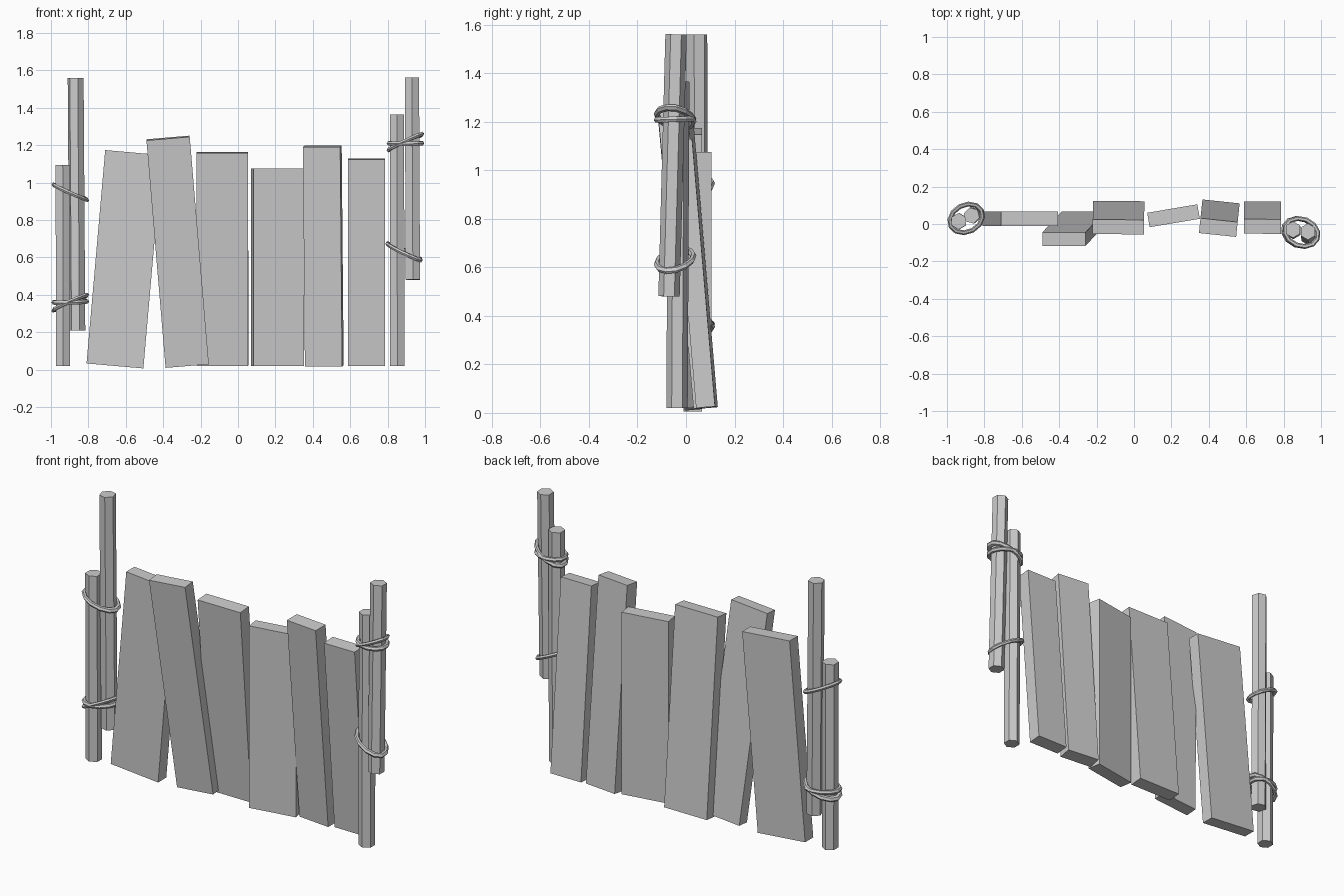
import bpy, bmesh
from math import radians, cos, sin, pi
from mathutils import Vector, Matrix, Euler

if "Cube" in bpy.data.objects:
    bpy.data.objects.remove(bpy.data.objects["Cube"])


def finish(bm, name):
    bmesh.ops.recalc_face_normals(bm, faces=bm.faces)
    mesh = bpy.data.meshes.new(name)
    bm.to_mesh(mesh)
    bm.free()
    obj = bpy.data.objects.new(name, mesh)
    bpy.context.collection.objects.link(obj)
    return obj


def plank(name, centre, size, rot):
    bm = bmesh.new()
    bmesh.ops.create_cube(bm, size=1)
    turn = Euler([radians(a) for a in rot], 'XYZ').to_matrix().to_4x4()
    bm.transform(Matrix.Translation(centre) @ turn @ Matrix.Diagonal((*size, 1)))
    finish(bm, name)


def pole(name, bottom, top, radius=0.044, spin=0):
    # Hexagonal rod between two points
    a, b = Vector(bottom), Vector(top)
    bm = bmesh.new()
    bmesh.ops.create_cone(bm, cap_ends=True, segments=6, radius1=radius,
                          radius2=radius, depth=(b - a).length)
    turn = Vector((0, 0, 1)).rotation_difference(b - a).to_matrix().to_4x4()
    bm.transform(Matrix.Translation((a + b) / 2) @ turn
                 @ Matrix.Rotation(radians(spin), 4, 'Z'))
    finish(bm, name)


def rope(name, centre, yaw, slope_x, slope_y, ra=0.092, rb=0.072, tube=0.013):
    # Oval loop of cord, sheared so it slants around the pole pair
    n, m = 12, 6
    bm = bmesh.new()
    rings = []
    for i in range(n):
        t = 2 * pi * i / n
        ring = []
        for j in range(m):
            p = 2 * pi * j / m
            k = tube * cos(p)
            v = Vector(((ra + k) * cos(t), (rb + k) * sin(t), tube * sin(p)))
            v.rotate(Matrix.Rotation(radians(yaw), 3, 'Z'))
            v.z += slope_x * v.x + slope_y * v.y
            ring.append(bm.verts.new(v + Vector(centre)))
        rings.append(ring)
    for i in range(n):
        r, s = rings[i], rings[(i + 1) % n]
        for j in range(m):
            k = (j + 1) % m
            bm.faces.new((r[j], s[j], s[k], r[k]))
    obj = finish(bm, name)
    for f in obj.data.polygons:
        f.use_smooth = False


# Boards: centre, size, tilt in degrees
boards = [
    ((-0.608, 0.028, 0.590), (0.305, 0.075, 1.145), (0, 5, 0)),
    ((-0.323, -0.025, 0.630), (0.232, 0.072, 1.225), (5.2, -4.8, 0)),
    ((-0.083, 0.034, 0.592), (0.275, 0.078, 1.143), (5, 0, -0.5)),
    ((0.211, 0.044, 0.547), (0.272, 0.078, 1.055), (0, 0, 9.5)),
    ((0.456, 0.031, 0.607), (0.200, 0.080, 1.178), (4.9, 0, -6)),
    ((0.687, 0.034, 0.575), (0.197, 0.078, 1.107), (4.9, 0, -0.5)),
]
for i, b in enumerate(boards):
    plank(f"board_{i + 1}", *b)

# Paired poles at each end
pole("left_short_pole", (-0.935, 0.015, 0.02), (-0.937, 0.015, 1.095))
pole("left_tall_pole", (-0.859, 0.048, 0.21), (-0.868, 0.045, 1.56), spin=15)
pole("right_short_pole", (0.852, -0.037, 0.02), (0.850, -0.030, 1.365))
pole("right_tall_pole", (0.935, -0.070, 0.48), (0.930, -0.041, 1.56))

# Rope loops
rope("left_upper_rope", (-0.897, 0.03, 0.948), 28, -0.45, 0.05)
rope("left_lower_rope_a", (-0.897, 0.03, 0.358), 28, 0.45, -0.10)
rope("left_lower_rope_b", (-0.897, 0.03, 0.362), 28, 0.02, 0.05)
rope("right_upper_rope_a", (0.895, -0.045, 1.217), -22, 0.45, -0.08)
rope("right_upper_rope_b", (0.895, -0.045, 1.210), -22, 0.0, 0.03)
rope("right_lower_rope", (0.888, -0.045, 0.630), -22, -0.45, 0.12)
